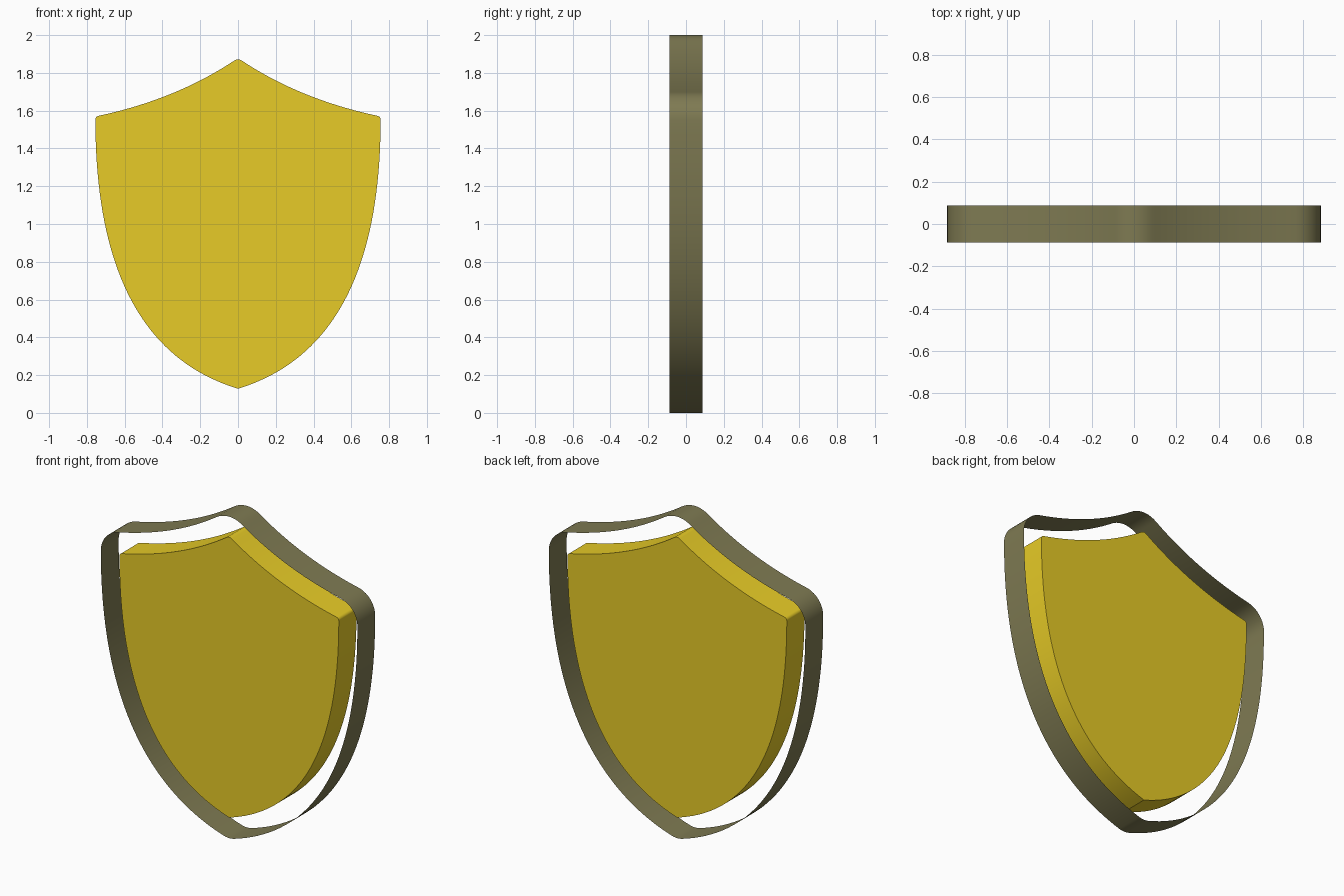
import bpy, bmesh, math
from mathutils import Vector

if "Cube" in bpy.data.objects:
    bpy.data.objects.remove(bpy.data.objects["Cube"])

HALF = 0.0875      # half depth in y
GAP = 0.128        # distance from plate edge to rim


def arc(cx, cz, r, a0, a1, n):
    """Rounded corner as (point, outward normal) pairs."""
    out = []
    for i in range(n + 1):
        a = math.radians(a0 + (a1 - a0) * i / n)
        nrm = Vector((math.cos(a), math.sin(a)))
        out.append((Vector((cx, cz)) + nrm * r, nrm))
    return out


def bezier(a, b, c, d, n):
    """Cubic curve as (point, outward normal) pairs, walking counter-clockwise."""
    a, b, c, d = map(Vector, (a, b, c, d))
    out = []
    for i in range(n + 1):
        t = i / n
        u = 1 - t
        p = a * u**3 + b * 3*u*u*t + c * 3*u*t*t + d * t**3
        g = (b - a) * u*u + (c - b) * 2*u*t + (d - c) * t*t
        out.append((p, Vector((g.y, -g.x)).normalized()))
    return out


# Right half of the shield: bottom point, side, shoulder, top sweep, peak
p0, k, p1 = Vector((0.739, 1.5725)), Vector((0.328, 1.66)), Vector((0.017, 1.867))
side = bezier((0, 0.128), (0.5, 0.28), (0.755, 0.75), (0.755, 1.553), 40)
sweep = bezier(p0, p0.lerp(k, 2/3), p1.lerp(k, 2/3), p1, 24)
tip = math.degrees(math.atan2(side[0][1].y, side[0][1].x))
sh = math.degrees(math.atan2(sweep[0][1].y, sweep[0][1].x))
pk = math.degrees(math.atan2(sweep[-1][1].y, sweep[-1][1].x))
half = (arc(0, 0.128, 0, -90, tip, 4) + side + arc(0.735, 1.553, 0.02, 0, sh, 10)
        + sweep + arc(0, 1.842, 0.03, pk, 90, 8))


def outline(offset):
    right = [p + n * offset for p, n in half]
    pts = right + [Vector((-p.x, p.y)) for p in reversed(right)]
    clean = []
    for p in pts:
        if not clean or (p - clean[-1]).length > 0.001:
            clean.append(p)
    if (clean[0] - clean[-1]).length < 0.001:
        clean.pop()
    return clean


def build(name, offset, capped, color):
    bm = bmesh.new()
    pts = outline(offset)
    front = [bm.verts.new((p.x, -HALF, p.y)) for p in pts]
    back = [bm.verts.new((p.x, HALF, p.y)) for p in pts]
    n = len(pts)
    for i in range(n):
        j = (i + 1) % n
        bm.faces.new((front[i], back[i], back[j], front[j])).normal_flip()
    if capped:
        bm.faces.new(front)
        bm.faces.new(back[::-1])
    bm.normal_update()
    # Make the wall normals point outward
    walls = [f for f in bm.faces if len(f.verts) == 4]
    for f in walls:
        c = f.calc_center_median() - Vector((0, 0, 1.1))
        if f.normal.dot(c) < 0:
            f.normal_flip()
    mesh = bpy.data.meshes.new(name)
    bm.to_mesh(mesh)
    bm.free()
    obj = bpy.data.objects.new(name, mesh)
    bpy.context.collection.objects.link(obj)
    mat = bpy.data.materials.new(name + "_color")
    mat.diffuse_color = (*color, 1)
    mat.use_nodes = True
    mat.node_tree.nodes["Principled BSDF"].inputs["Base Color"].default_value = mat.diffuse_color
    mesh.materials.append(mat)
    bpy.ops.object.select_all(action='DESELECT')
    obj.select_set(True)
    bpy.context.view_layer.objects.active = obj
    bpy.ops.object.shade_smooth_by_angle(angle=math.radians(30))


# Solid gold plate, and the thin open rim band around it
build("shield_plate", 0, True, (0.80, 0.60, 0.02))
build("rim_band", GAP, False, (0.21, 0.195, 0.085))
